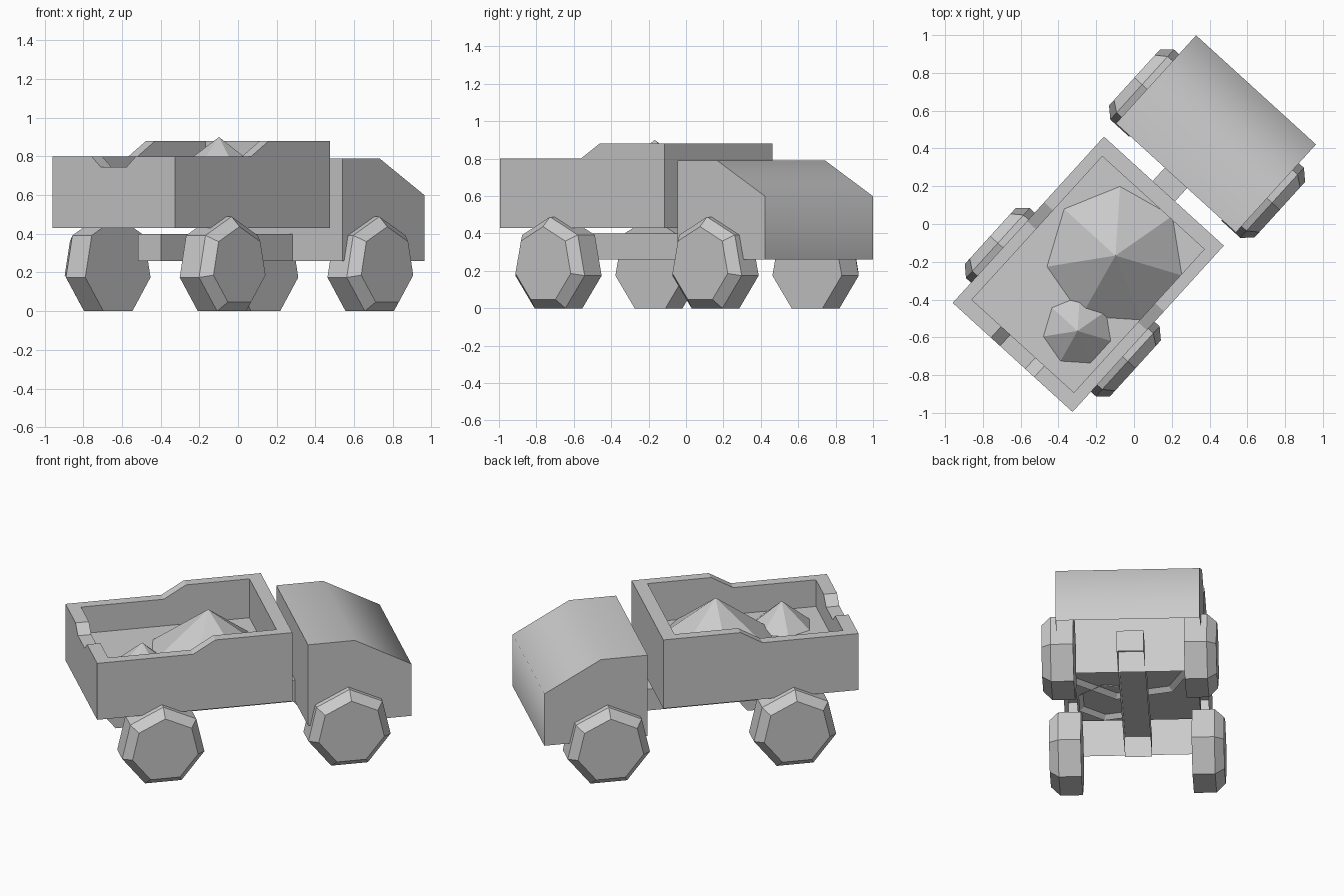
import bpy, bmesh
from math import sin, cos, pi, radians

if "Cube" in bpy.data.objects:
    bpy.data.objects.remove(bpy.data.objects["Cube"])

HEADING = radians(47.7)   # truck is built along +x, then turned


def make(name, loops, cap_first=False, cap_last=False, smooth=None):
    """Skin a series of closed loops with equal point counts."""
    bm = bmesh.new()
    rings = [[bm.verts.new(p) for p in loop] for loop in loops]
    for a, b in zip(rings, rings[1:]):
        n = len(a)
        for i in range(n):
            j = (i + 1) % n
            bm.faces.new((a[i], a[j], b[j], b[i]))
    if cap_first:
        bm.faces.new(rings[0])
    if cap_last:
        bm.faces.new(rings[-1])
    bmesh.ops.recalc_face_normals(bm, faces=bm.faces)
    return finish(name, bm, smooth)


def finish(name, bm, smooth=None):
    me = bpy.data.meshes.new(name)
    bm.to_mesh(me)
    bm.free()
    if smooth:
        me.shade_smooth()
        me.set_sharp_from_angle(angle=smooth)
    ob = bpy.data.objects.new(name, me)
    bpy.context.collection.objects.link(ob)
    ob.rotation_euler.z = HEADING
    return ob


def clamp(v, lo, hi):
    return max(lo, min(hi, v))


# Cargo bed: open-bottomed shell with stepped sides, tailgate notch and sunken floor
W = 0.429
right = [(-0.955, -W, 0.80), (-0.37, -W, 0.80), (-0.235, -W, 0.88), (0.235, -W, 0.88)]
left = [(x, -y, z) for x, y, z in reversed(right)]
notch = [(-0.955, y, z) for y, z in ((0.155, 0.80), (0.09, 0.745), (-0.09, 0.745), (-0.155, 0.80))]
rim = right + left + notch
inner = [(clamp(x, -0.874, 0.152), clamp(y, -0.365, 0.365), z) for x, y, z in rim]
make("cargo_bed", [
    [(x, y, 0.43) for x, y, z in rim],
    rim,
    inner,
    [(x, y, 0.625) for x, y, z in inner],
], cap_last=True)

# Cab: side profile extruded across, open underneath
profile = [(0.33, 0.26), (0.33, 0.79), (0.615, 0.79), (0.96, 0.60), (0.96, 0.26)]
bm = bmesh.new()
sides = [[bm.verts.new((x, y, z)) for x, z in profile] for y in (-W, W)]
for side in sides:
    bm.faces.new(side)
for i in range(len(profile) - 1):
    bm.faces.new((sides[0][i], sides[0][i + 1], sides[1][i + 1], sides[1][i]))
bmesh.ops.recalc_face_normals(bm, faces=bm.faces)
finish("cab", bm, smooth=radians(65))

# Chassis beam: open-bottomed channel joining cab and bed
beam = [(-0.68, -0.08), (0.58, -0.08), (0.58, 0.08), (-0.68, 0.08)]
make("chassis_beam", [[(x, y, z) for x, y in beam] for z in (0.26, 0.40)], cap_last=True)


# Wheels: seven-sided, flat on the ground, chamfered towards the outside
def wheel(name, x, side):
    r = 0.257
    zc = r * cos(pi / 7)

    def ring(y, rad):
        return [(x + rad * sin(2 * pi * k / 7), side * y, zc + rad * cos(2 * pi * k / 7))
                for k in range(7)]
    make(name, [ring(0.33, r), ring(0.465, r), ring(0.52, 0.205)], True, True)


for end, x in (("front", 0.575), ("rear", -0.56)):
    for label, side in (("left", 1), ("right", -1)):
        wheel(f"{end}_{label}_wheel", x, side)


# Cargo heaps: seven-sided cones sunk slightly through the floor
def heap(name, x, y, radius, apex, floor=0.625, base=0.60):
    r = radius * (apex - base) / (apex - floor)
    bm = bmesh.new()
    top = bm.verts.new((x, y, apex))
    ring = [bm.verts.new((x + r * cos(pi / 2 + 2 * pi * k / 7),
                          y + r * sin(pi / 2 + 2 * pi * k / 7), base)) for k in range(7)]
    for k in range(7):
        bm.faces.new((ring[k], ring[(k + 1) % 7], top))
    finish(name, bm)


heap("large_heap", -0.19, -0.04, 0.367, 0.90)
heap("small_heap", -0.62, -0.16, 0.183, 0.78)
